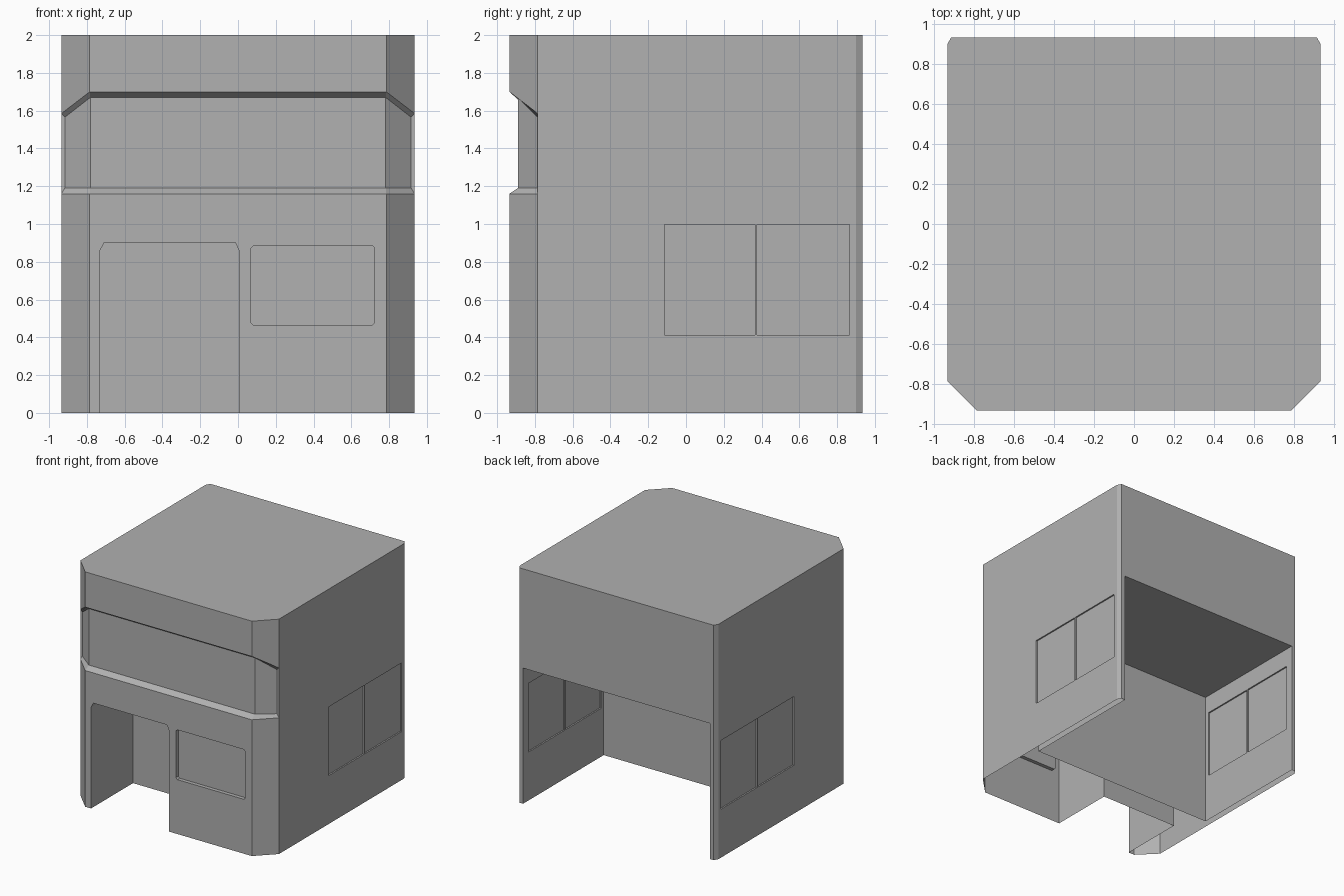
import bpy, bmesh

if "Cube" in bpy.data.objects:
    bpy.data.objects.remove(bpy.data.objects["Cube"])


def make_object(name, bm):
    bmesh.ops.recalc_face_normals(bm, faces=bm.faces)
    mesh = bpy.data.meshes.new(name)
    bm.to_mesh(mesh)
    bm.free()
    obj = bpy.data.objects.new(name, mesh)
    bpy.context.collection.objects.link(obj)
    return obj


def extruded(name, profile, vec):
    """Closed prism from a planar profile pushed along vec."""
    bm = bmesh.new()
    face = bm.faces.new([bm.verts.new(p) for p in profile])
    res = bmesh.ops.extrude_face_region(bm, geom=[face], use_keep_orig=True)
    verts = [e for e in res["geom"] if isinstance(e, bmesh.types.BMVert)]
    bmesh.ops.translate(bm, verts=verts, vec=vec)
    return make_object(name, bm)


def box(name, x, y, z):
    profile = [(x[0], y[0], z[0]), (x[1], y[0], z[0]), (x[1], y[0], z[1]), (x[0], y[0], z[1])]
    return extruded(name, profile, (0, y[1] - y[0], 0))


# Building body: front columns lofted upward, with the inset sign band
W, C = 0.935, 0.785
outer = [(-W, -C), (-C, -W), (C, -W), (W, -C)]
inner = [(-0.917, -C), (-0.782, -0.89), (0.782, -0.89), (0.917, -C)]
# rows: (outline, z on the front, z at the side corners)
rows = [(outer, 0, 0), (outer, 1.16, 1.16), (inner, 1.19, 1.19),
        (inner, 1.67, 1.565), (outer, 1.70, 1.585), (outer, 2, 2)]
bm = bmesh.new()
grid = []
for outline, z_mid, z_end in rows:
    grid.append([bm.verts.new((x, y, z_end if i in (0, 3) else z_mid))
                 for i, (x, y) in enumerate(outline)])
for low, high in zip(grid, grid[1:]):
    for i in range(3):
        bm.faces.new((low[i], low[i + 1], high[i + 1], high[i]))
back = [(W, 0.90), (0.915, W), (-0.915, W), (-W, 0.90)]
b0 = [bm.verts.new((x, y, 0)) for x, y in back]
b1 = [bm.verts.new((x, y, 2)) for x, y in back]
for i in range(3):
    bm.faces.new((b0[i], b0[i + 1], b1[i + 1], b1[i]))
for col, k in ((3, 0), (0, 3)):
    g = [row[col] for row in grid]
    bm.faces.new((g[0], b0[k], b1[k], g[5], g[4], g[1]))
    bm.faces.new((g[1], g[2], g[3], g[4]))
bm.faces.new(grid[0] + b0)
bm.faces.new(grid[5] + b1)
building = make_object("shop_building", bm)

# Mid-grey paint
paint = bpy.data.materials.new("grey_paint")
paint.diffuse_color = (0.44, 0.44, 0.44, 1)
paint.use_nodes = True
paint.node_tree.nodes["Principled BSDF"].inputs["Base Color"].default_value = paint.diffuse_color
building.data.materials.append(paint)

cutters = []

# Door alcove with clipped upper corners
door = [(-0.73, -0.2), (0.005, -0.2), (0.005, 0.86), (-0.015, 0.903), (-0.708, 0.903), (-0.73, 0.86)]
cutters.append(extruded("door_cutter", [(x, -1.1, z) for x, z in door], (0, 0.73, 0)))

# Front window recess with small clipped corners
x0, x1, z0, z1, r = 0.07, 0.722, 0.463, 0.887, 0.013
win = [(x0 + r, z0), (x1 - r, z0), (x1, z0 + r), (x1, z1 - r),
       (x1 - r, z1), (x0 + r, z1), (x0, z1 - r), (x0, z0 + r)]
cutters.append(extruded("front_window_cutter", [(x, -1.1, z) for x, z in win], (0, 0.197, 0)))

# Open bay at the back
cutters.append(box("bay_cutter", (-0.88, 0.88), (-0.15, 1.2), (-0.2, 1.155)))

# Paired side windows, recessed from outside and from inside the bay
for s in (-1, 1):
    for y in ((-0.115, 0.366), (0.376, 0.865)):
        for xs in ((0.923, 1.1), (0.7, 0.892)):
            x = sorted((s * xs[0], s * xs[1]))
            cutters.append(box("side_window_cutter", x, y, (0.412, 0.997)))

for c in cutters:
    c.hide_render = True
    c.data.materials.append(paint)
    m = building.modifiers.new("cut", "BOOLEAN")
    m.operation, m.solver, m.object = "DIFFERENCE", "EXACT", c

# Bake the cuts, then open the underside so the shell is hollow
dg = bpy.context.evaluated_depsgraph_get()
mesh = bpy.data.meshes.new_from_object(building.evaluated_get(dg))
building.modifiers.clear()
building.data = mesh
bm = bmesh.new()
bm.from_mesh(mesh)
floor = [f for f in bm.faces if all(abs(v.co.z) < 1e-4 for v in f.verts)]
bmesh.ops.delete(bm, geom=floor, context="FACES")
bm.to_mesh(mesh)
bm.free()
for c in cutters:
    bpy.data.objects.remove(c)
